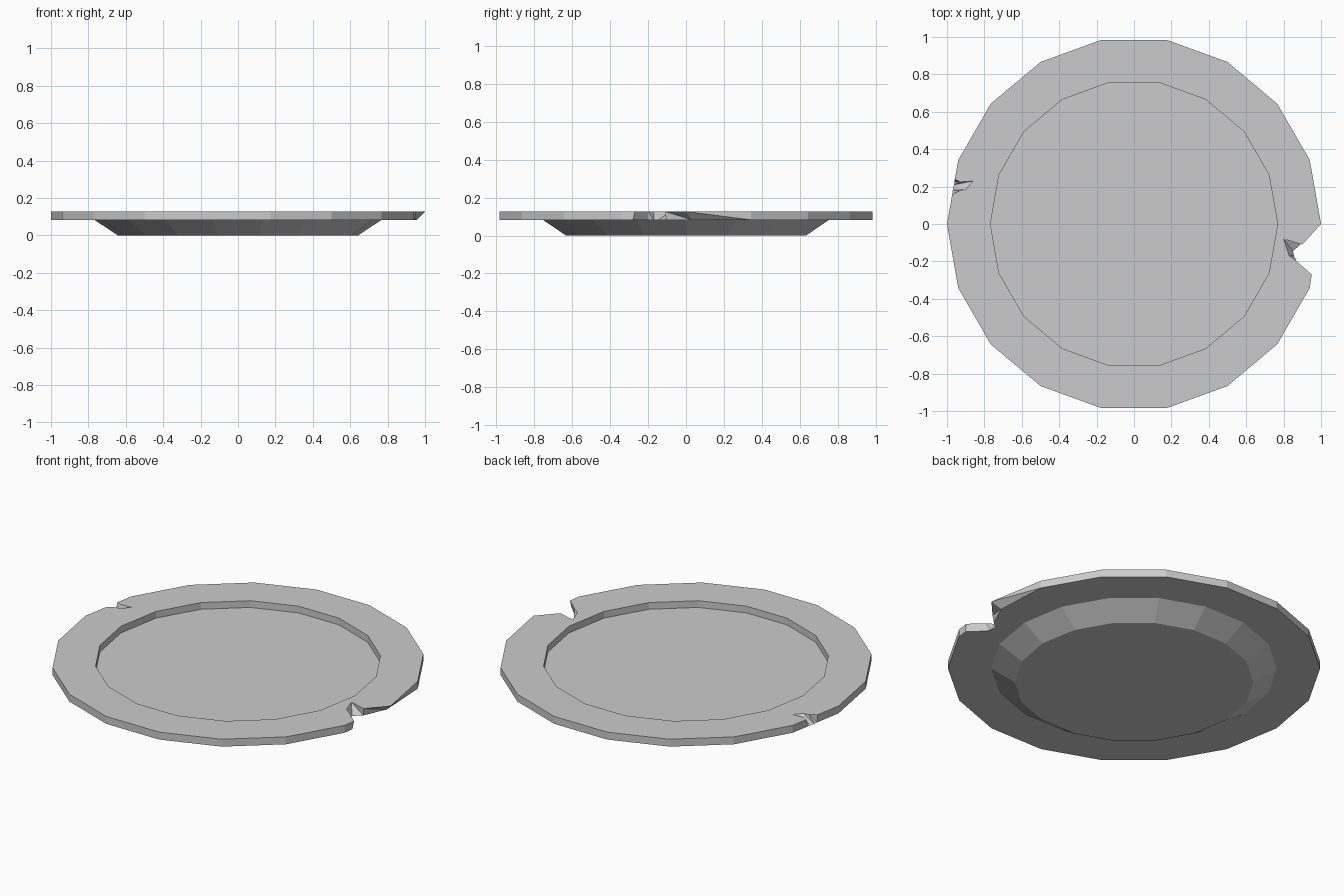
import bpy, bmesh
from math import sin, cos, radians

if "Cube" in bpy.data.objects:
    bpy.data.objects.remove(bpy.data.objects["Cube"])

SIDES = 18
Z_TOP, Z_FLOOR, Z_UNDER = 0.127, 0.087, 0.083


def polar(r, i):
    a = radians(360 / SIDES * i)
    return (r * cos(a), r * sin(a))


bm = bmesh.new()


def loop(points, z):
    """Closed ring of vertices and edges."""
    vs = [bm.verts.new((x, y, z)) for x, y in points]
    for i, v in enumerate(vs):
        bm.edges.new((v, vs[(i + 1) % len(vs)]))
    return vs


def wall(a, b):
    """Faces between two rings with equal counts."""
    n = len(a)
    for i in range(n):
        j = (i + 1) % n
        if (a[i].co.xy - b[i].co.xy).length < 1e-4 and (a[j].co.xy - b[j].co.xy).length < 1e-4:
            bm.faces.new((a[i], a[j], b[j], b[i]))
        else:
            bm.faces.new((a[i], a[j], b[j]))
            bm.faces.new((a[i], b[j], b[i]))


def annulus(a, b):
    """Flat fill between an outer and an inner ring."""
    edges = [bm.edges.get((r[i], r[(i + 1) % len(r)])) for r in (a, b) for i in range(len(r))]
    bmesh.ops.triangle_fill(bm, use_beauty=True, edges=edges)


# Rim outlines: regular polygon broken by a small chip (left) and a deep chip (right)
before = [polar(1, i) for i in range(1, 9)]
after = [polar(1, i) for i in range(9, 18)]
chip_top = [(-.958, .24), (-.93, .225), (-.86, .23), (-.90, .185), (-.93, .18), (-.972, .157)]
chip_low = [(-.958, .24), (-.9605, .225), (-.963, .21), (-.966, .195), (-.969, .18), (-.972, .157)]
notch_top = [(.95, -.27), (.87, -.20), (.83, -.17), (.80, -.08), (.90, -.11), (1, 0)]
notch_low = [(.947, -.28), (.865, -.20), (.855, -.17), (.85, -.145), (.895, -.105), (.955, .03)]

rim_top = loop(before + chip_top + after + notch_top, Z_TOP)
rim_low = loop(before + chip_low + after + notch_low, Z_UNDER)
wall(rim_top, rim_low)

# Well inside the rim, and tapered foot below
ring = [polar(.768, i) for i in range(SIDES)]
well_top, well_low, under = loop(ring, Z_TOP), loop(ring, Z_FLOOR), loop(ring, Z_UNDER)
foot = loop([polar(.642, i) for i in range(SIDES)], 0)
annulus(rim_top, well_top)
annulus(rim_low, under)
wall(well_top, well_low)
wall(under, foot)
bm.faces.new(well_low)
bm.faces.new(foot)

bmesh.ops.recalc_face_normals(bm, faces=bm.faces)
mesh = bpy.data.meshes.new("chipped_plate")
bm.to_mesh(mesh)
bm.free()
plate = bpy.data.objects.new("chipped_plate", mesh)
bpy.context.collection.objects.link(plate)
